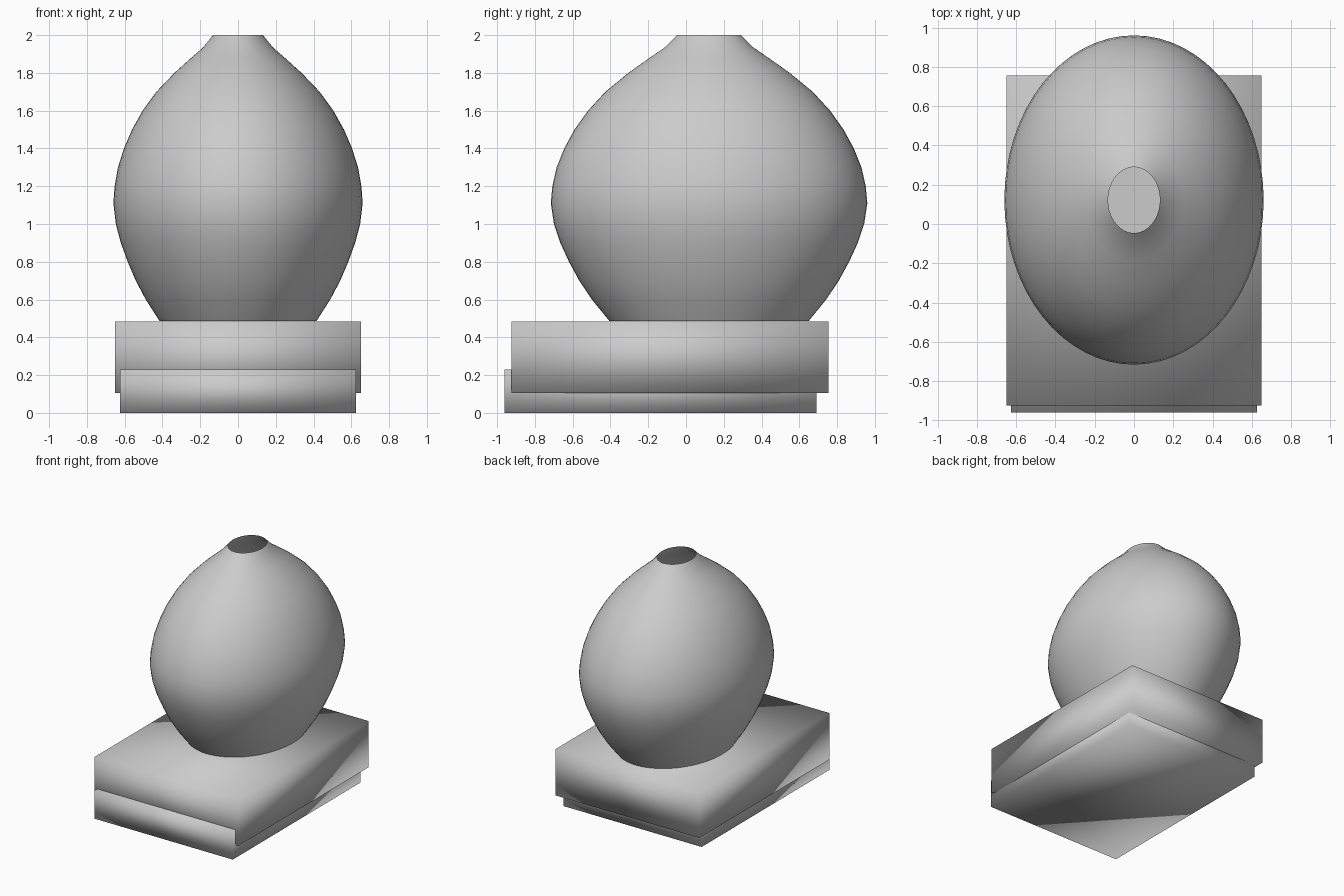
import bpy, bmesh, math

cube = bpy.data.objects.get("Cube")
if cube:
    bpy.data.objects.remove(cube, do_unlink=True)

grey = bpy.data.materials.new("plain grey")
grey.use_nodes = True
tone = (0.6, 0.6, 0.6, 1)
grey.diffuse_color = tone
grey.node_tree.nodes["Principled BSDF"].inputs["Base Color"].default_value = tone


def finish(name, bm):
    mesh = bpy.data.meshes.new(name)
    bm.to_mesh(mesh)
    bm.free()
    mesh.materials.append(grey)
    obj = bpy.data.objects.new(name, mesh)
    bpy.context.collection.objects.link(obj)
    return obj


def soft_slab(name, lo, hi):
    """Box with shading blended across its edges."""
    bm = bmesh.new()
    bmesh.ops.create_cube(bm, size=1)
    for v in bm.verts:
        v.co = [(a + b) / 2 + c * (b - a) for a, b, c in zip(lo, hi, v.co)]
    for f in bm.faces:
        f.smooth = True
    return finish(name, bm)


# Two stacked slabs of the base
soft_slab("lower_base", (-0.625, -0.96, 0), (0.625, 0.69, 0.23))
soft_slab("upper_base", (-0.65, -0.925, 0.105), (0.65, 0.755, 0.485))

# Oval vessel: (radius fraction, height), open at the neck
PROFILE = [(0.63, 0.487), (0.74, 0.6), (0.82, 0.7), (0.885, 0.8), (0.94, 0.9),
           (0.98, 1.0), (1, 1.11), (0.99, 1.2), (0.963, 1.3), (0.915, 1.4),
           (0.85, 1.5), (0.765, 1.6), (0.655, 1.7), (0.51, 1.8),
           (0.375, 1.88), (0.28, 1.935), (0.2, 2.0)]
RX, RY, CY, SIDES = 0.66, 0.838, 0.122, 64

bm = bmesh.new()
rings = []
for r, z in PROFILE:
    turn = [math.tau * i / SIDES for i in range(SIDES)]
    rings.append([bm.verts.new((RX * r * math.cos(a), CY + RY * r * math.sin(a), z))
                  for a in turn])
for low, high in zip(rings, rings[1:]):
    for i in range(SIDES):
        j = (i + 1) % SIDES
        bm.faces.new((low[i], low[j], high[j], high[i])).smooth = True
finish("oval_vessel", bm)

# Flat floor inside the vessel
bm = bmesh.new()
bmesh.ops.create_circle(bm, cap_ends=True, segments=SIDES, radius=PROFILE[0][0])
for v in bm.verts:
    v.co = (v.co.x * RX, CY + v.co.y * RY, 0.49)
finish("vessel_floor", bm)
